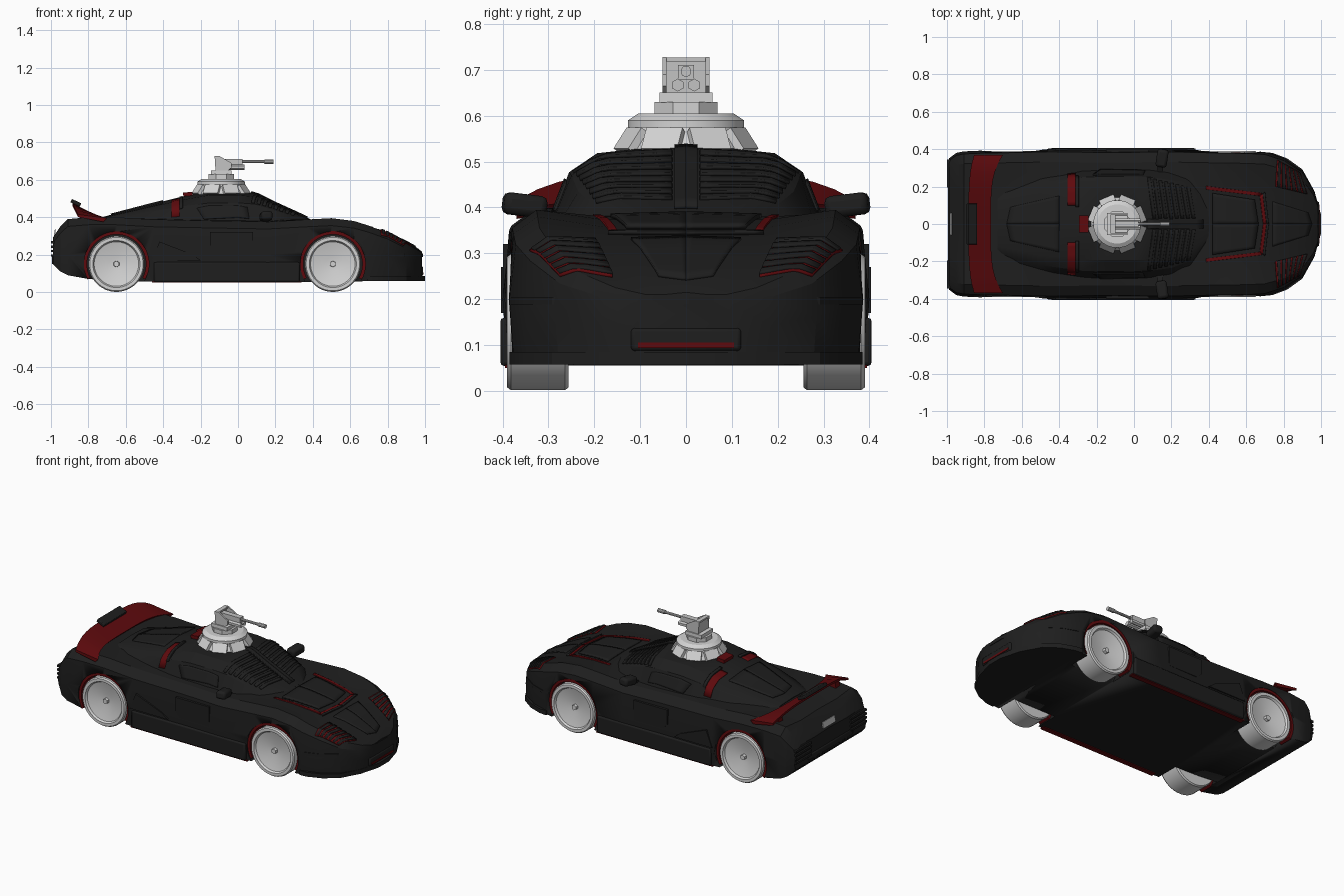
import bpy, bmesh, math
from mathutils import Matrix, Euler, Vector

if "Cube" in bpy.data.objects:
    bpy.data.objects.remove(bpy.data.objects["Cube"])


def material(name, rgb):
    m = bpy.data.materials.new(name)
    m.diffuse_color = (*rgb, 1)
    m.use_nodes = True
    m.node_tree.nodes["Principled BSDF"].inputs["Base Color"].default_value = m.diffuse_color
    return m


BLACK = material("matte_black", (0.013, 0.013, 0.013))
RED = material("dark_red", (0.112, 0.003, 0.004))
GREY = material("light_grey", (0.65, 0.65, 0.65))
STEEL = material("gun_grey", (0.55, 0.55, 0.55))


def obj(name, verts, faces, mat, mirror=False):
    bm = bmesh.new()
    for s in ((1, -1) if mirror else (1,)):
        vs = [bm.verts.new((v[0], v[1] * s, v[2])) for v in verts]
        for f in faces:
            bm.faces.new([vs[i] for i in f])
    bmesh.ops.recalc_face_normals(bm, faces=bm.faces)
    me = bpy.data.meshes.new(name)
    bm.to_mesh(me)
    bm.free()
    me.materials.append(mat)
    o = bpy.data.objects.new(name, me)
    bpy.context.collection.objects.link(o)
    return o


def loft(name, rings, mat, mirror=False):
    n = len(rings[0])
    verts = [p for r in rings for p in r]
    faces = [(i * n + j, i * n + (j + 1) % n, (i + 1) * n + (j + 1) % n, (i + 1) * n + j)
             for i in range(len(rings) - 1) for j in range(n)]
    faces += [tuple(range(n)), tuple(range(len(verts) - n, len(verts)))]
    return obj(name, verts, faces, mat, mirror)


def lathe(name, profile, n, centre, axis, mat, mirror=False):
    """Rings of (radius, distance) around the given axis."""
    c, rings = Vector(centre), []
    for r, h in profile:
        ring = []
        for k in range(n):
            a = 2 * math.pi * (k + 0.5) / n
            u, v = r * math.cos(a), r * math.sin(a)
            ring.append(c + Vector({'x': (h, u, v), 'y': (u, h, v), 'z': (u, v, h)}[axis]))
        rings.append(ring)
    return loft(name, rings, mat, mirror)


def box(name, centre, size, mat, rot=(0, 0, 0), mirror=False, bevel=0):
    m = Matrix.Translation(centre) @ Euler(rot).to_matrix().to_4x4()
    q = [(-.5, -.5), (.5, -.5), (.5, .5), (-.5, .5)]
    rings = [[m @ Vector((a * size[0], b * size[1], h * size[2])) for a, b in q] for h in (-.5, .5)]
    o = loft(name, rings, mat, mirror)
    if bevel:
        b = o.modifiers.new("bevel", 'BEVEL')
        b.width, b.segments = bevel, 2
    return o


def side_prism(name, poly, y0, y1, mat, mirror=False):
    return loft(name, [[(x, y, z) for x, z in poly] for y in (y0, y1)], mat, mirror)


# Body stations: x, bottom z, half width, fender top z, centre z
BODY = [(-.99, .15, .35, .29, .29), (-.95, .11, .38, .35, .34), (-.91, .09, .388, .39, .38),
        (-.80, .07, .393, .40, .39), (-.65, .06, .395, .40, .40), (-.45, .055, .40, .388, .40),
        (-.10, .055, .395, .38, .40), (.16, .055, .40, .375, .39), (.37, .055, .395, .388, .385),
        (.50, .055, .393, .395, .378), (.62, .055, .39, .38, .362), (.70, .06, .385, .355, .345),
        (.80, .06, .352, .315, .315), (.90, .06, .285, .26, .268), (.96, .06, .185, .225, .235),
        (.985, .065, .105, .21, .215)]
# Cabin stations: x, half width, centre z
CABIN = [(.40, .08, .384), (.30, .20, .43), (.20, .235, .475), (.09, .25, .53), (.0, .255, .54),
         (-.15, .255, .54), (-.28, .25, .515), (-.50, .22, .46), (-.73, .155, .40)]


def body_half(s):
    x, zb, w, zf, zc = s
    return [(w * .975, zb), (w, min(.2, zf * .63)), (w * .965, zf * .9), (w * .83, zf),
            (w * .45, zc - .005), (0, zc)]


def cabin_half(s):
    x, w, zc = s
    rise = zc - .36
    return [(w + .045, .36), (w, .36 + rise * .65), (w * .76, .36 + rise * .88), (0, zc)]


def rings_of(table, half):
    out = []
    for s in table:
        h = half(s)
        out.append([(s[0], y, z) for y, z in h + [(-y, z) for y, z in h[-2::-1]]])
    return out


def height(table, half, x, y):
    t = sorted(table)
    for a, b in zip(t, t[1:]):
        if a[0] <= x <= b[0]:
            f = (x - a[0]) / (b[0] - a[0])
            h = half([p + (q - p) * f for p, q in zip(a, b)])
            for (y0, z0), (y1, z1) in zip(h[::-1], h[-2::-1]):
                if y0 <= y <= y1:
                    return z0 + (z1 - z0) * (y - y0) / max(y1 - y0, 1e-6)
    return 0.1


def surface(x, y):
    return max(height(BODY, body_half, x, abs(y)), height(CABIN, cabin_half, x, abs(y)))


def patch(name, quad, mat, h, n=8):
    """Thin mirrored plate draped on the bodywork over a quad given in plan."""
    a, b, c, d = [Vector(p) for p in quad]
    verts = []
    for i in range(n + 1):
        for j in range(n + 1):
            p = a.lerp(b, i / n).lerp(d.lerp(c, i / n), j / n)
            verts.append((p.x, p.y, surface(p.x, p.y) + h))
    m = n + 1
    faces = [(i * m + j, i * m + j + 1, (i + 1) * m + j + 1, (i + 1) * m + j)
             for i in range(n) for j in range(n)]
    o = obj(name, verts, faces, mat, True)
    s = o.modifiers.new("thickness", 'SOLIDIFY')
    s.thickness, s.offset = .009, 0
    return o


# Bodywork with wheel wells cut out
WHEELS = (-.65, .507)
body = loft("body_shell", rings_of(BODY, body_half), BLACK)
for wx in WHEELS:
    cutter = lathe("wheel_well_cutter", [(.174, .245), (.174, .5)], 40, (wx, 0, .15), 'y', BLACK, True)
    cutter.hide_render = True
    cutter.display_type = 'WIRE'
    cut = body.modifiers.new("wheel_well", 'BOOLEAN')
    cut.operation, cut.solver, cut.object = 'DIFFERENCE', 'EXACT', cutter
loft("cabin", rings_of(CABIN, cabin_half), BLACK)

# Wheels and red arch liners, set just inside the bodywork
for wx in WHEELS:
    lathe("wheels", [(.12, .256), (.143, .256), (.149, .264), (.149, .382), (.143, .39), (.126, .39),
                     (.119, .378), (.035, .357)], 40, (wx, 0, .15), 'y', GREY, True)
    lathe("wheel_hubs", [(.018, .35), (.016, .375)], 6, (wx, 0, .15), 'y', GREY, True)
    arc = []
    for k in range(29):
        a = math.radians(-28 + 236 * k / 28)
        x, z = math.cos(a), math.sin(a)
        edge = .382 - max(0, wx + .17 * x - .56) * .12
        arc.append([(wx + r * x, y, .15 + r * z)
                    for r, y in ((.158, .3), (.158, edge), (.176, edge), (.176, .3))])
    loft("arch_trim", arc, RED, True)

# Sills, door plates and side trim
box("side_sill", (-.06, .392, .107), (.78, .026, .105), BLACK, mirror=True, bevel=.008)
box("sill_red_line", (-.06, .38, .053), (.8, .03, .006), RED, mirror=True)
side_prism("door_panel", [(-.15, .23), (-.12, .2), (.08, .2), (.08, .32), (-.15, .32)], .37, .399, BLACK, True)
side_prism("rear_side_blade", [(-.46, .17), (-.2, .17), (-.24, .2), (-.42, .27)], .37, .404, BLACK, True)

# Front splitter, nose lip and grille
plan = [(.69, .385), (.74, .38), (.82, .35), (.9, .292), (.965, .175), (1, .05)]
outline = plan + [(x, -y) for x, y in plan[::-1]]
loft("front_splitter", [[(x, y, z) for x, y in outline] for z in (.058, .085)], BLACK)
loft("nose_lip", [[(x - .012, y, z) for x, y in outline] for z in (.188, .205)], BLACK)
box("grille_frame", (.965, 0, .112), (.05, .24, .05), BLACK, bevel=.008)
box("grille_red_bar", (.97, 0, .10), (.046, .21, .012), RED)

# Headlights: red bed with dark slats
A, B, C, D = [Vector(p) for p in ((.755, .20), (.925, .16), (.885, .275), (.765, .34))]
patch("headlight_bed", (A, B, C, D), RED, .001)
for i in range(6):
    t0, t1 = (i + .34) / 6, (i + .95) / 6
    patch("headlight_slat", (A.lerp(B, t0), A.lerp(B, t1), D.lerp(C, t1), D.lerp(C, t0)), BLACK, .007, 4)

# Hood panel and red trim line sunk behind a dark lip
patch("hood_trim_side", ((.385, .185), (.385, .203), (.685, .165), (.672, .15)), RED, 0)
patch("hood_trim_front", ((.672, .15), (.688, .162), (.708, 0), (.69, 0)), RED, 0)
patch("hood_trim_lip", ((.688, .162), (.70, .17), (.72, 0), (.708, 0)), BLACK, .005)
patch("hood_panel", ((.42, 0), (.42, .165), (.645, .13), (.665, 0)), BLACK, .005)
patch("nose_panel", ((.74, 0), (.74, .12), (.93, .06), (.95, 0)), BLACK, .002)

# Windshield louvres, spine, windows and rear deck
for i in range(8):
    x, w = .10 + .03 * i, .245 - .007 * i
    patch("windshield_louvre", ((x, .03), (x + .017, .03), (x - .012, w), (x - .029, w)), BLACK, .002, 6)
patch("windshield_spine", ((.07, 0), (.07, .025), (.37, .025), (.37, 0)), BLACK, .003)
patch("side_window", ((-.22, .262), (.05, .262), (.06, .285), (-.18, .29)), BLACK, .003)
patch("rear_deck_panel", ((-.68, 0), (-.40, 0), (-.40, .15), (-.66, .09)), BLACK, .002)

# Mirrors
box("mirror", (.15, .352, .405), (.06, .095, .048), BLACK, (.12, 0, -.15), True, .014)
box("mirror_arm", (.14, .30, .385), (.03, .08, .015), BLACK, (.4, 0, 0), True)

# Red roof scoop and cabin vents behind a dark lip
box("roof_scoop", (-.268, 0, .524), (.05, .09, .02), RED, (0, -.1, 0))
patch("cabin_vent", ((-.355, .10), (-.312, .10), (-.312, .27), (-.355, .265)), RED, 0)
patch("cabin_vent_lip", ((-.312, .09), (-.295, .09), (-.295, .255), (-.312, .255)), BLACK, .007)

# Rear spoiler: swept forward and down towards the tips
wing = []
for k in range(-8, 9):
    y = .37 * k / 8
    t = (k / 8) ** 4
    xf, zf, xb, zb = -.765 + .065 * t, .415 - .02 * t, -.885 + .03 * t, .475 - .06 * t
    wing.append([(xf, y, zf), (xb, y, zb), (xb, y, zb - .014), (xf - .02, y, zf - .02)])
loft("rear_spoiler", wing, RED)
side_prism("spoiler_support", [(-.76, .37), (-.77, .395), (-.84, .43), (-.85, .37)], .26, .30, RED, True)
box("spoiler_cap", (-.867, 0, .477), (.055, .22, .02), BLACK, (0, .45, 0), bevel=.004)

# Tail: upright plate, lamp slats, bumper, exhausts
box("rear_plate", (-.979, 0, .318), (.006, .12, .036), GREY, (0, .15, 0))
for i in range(4):
    box("tail_lamp_slat", (-.98, .27, .195 + .024 * i), (.04, .15, .012), BLACK, mirror=True)
box("rear_bumper", (-.965, 0, .18), (.06, .44, .04), BLACK, bevel=.01)
for y in (.10, .15):
    lathe("exhaust", [(.016, -.995), (.016, -.93)], 12, (0, y, .165), 'x', BLACK, True)

# Turret base
tx = -.09
lathe("turret_base", [(.135, .47), (.142, .525), (.112, .575), (.128, .575), (.128, .59), (.105, .605)],
      24, (tx, 0, 0), 'z', GREY)
for k in range(8):
    a = math.pi * (k + .5) / 4
    box("turret_foot", (tx + .13 * math.cos(a), .13 * math.sin(a), .546), (.02, .085, .055), GREY, (0, -.6, a))
lathe("turret_collar", [(.074, .60), (.074, .63)], 8, (tx, 0, 0), 'z', GREY)
box("turret_plinth", (tx, 0, .64), (.11, .115, .022), GREY)

# Gun cradle and gun
side_prism("gun_cradle", [(-.125, .725), (-.1, .728), (-.035, .69), (-.035, .665), (-.06, .645), (-.12, .645)],
           .042, .051, STEEL, True)
box("cradle_top_bar", (-.112, 0, .722), (.026, .1, .01), STEEL)
box("cradle_back", (-.115, 0, .686), (.01, .09, .075), STEEL)
box("gun_receiver", (-.045, 0, .695), (.14, .034, .032), STEEL)
lathe("gun_barrel", [(.008, 0), (.008, .14), (.012, .142), (.012, .19)], 10, (0, 0, .697), 'x', STEEL)
lathe("lower_tubes", [(.014, -.1), (.014, .035)], 6, (0, .018, .667), 'x', STEEL, True)

# Smooth shading with sharp creases
for o in bpy.data.objects:
    o.select_set(True)
bpy.context.view_layer.objects.active = body
bpy.ops.object.shade_smooth_by_angle(angle=math.radians(25))
